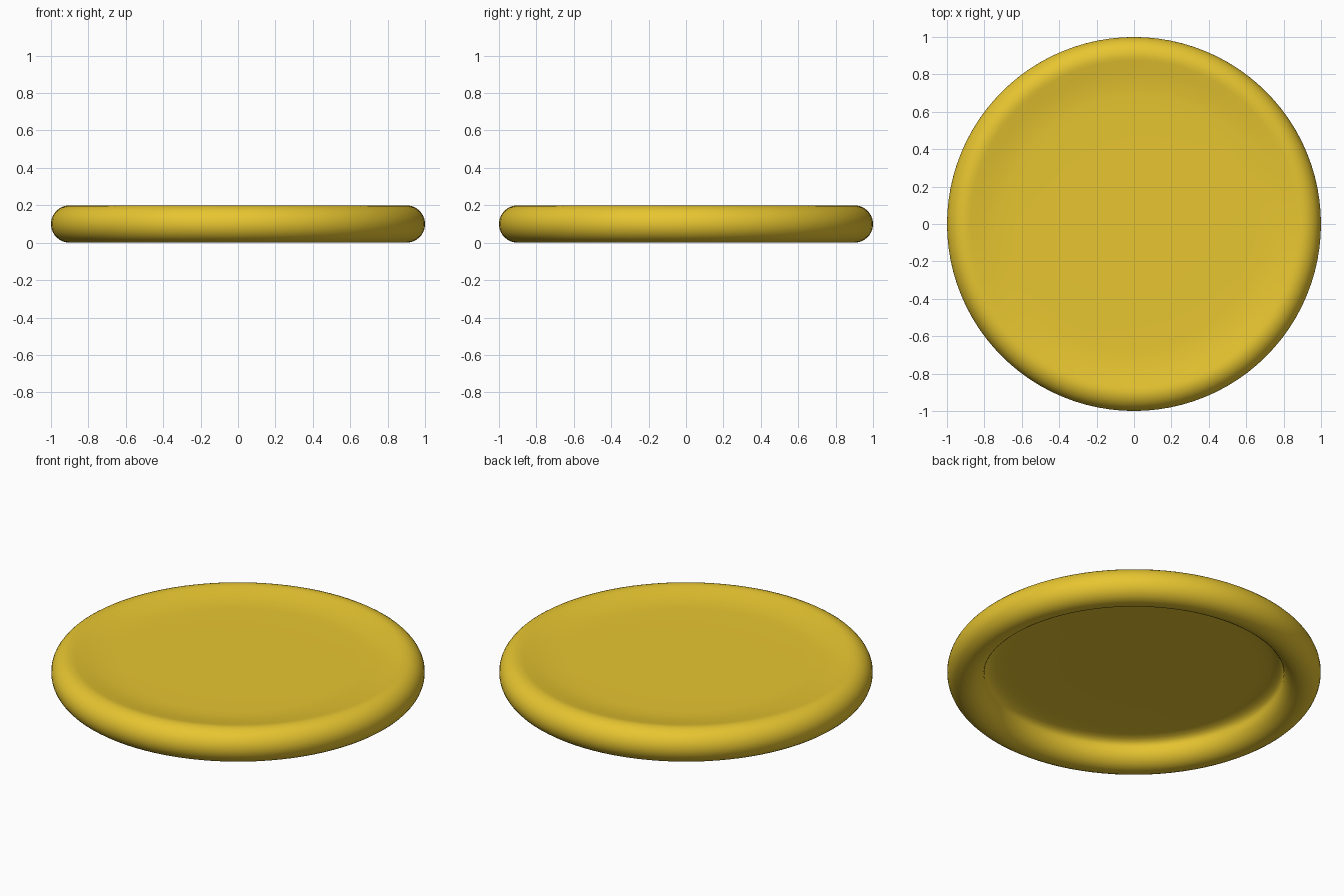
import bpy, bmesh, math

if "Cube" in bpy.data.objects:
    bpy.data.objects.remove(bpy.data.objects["Cube"])

SEGMENTS = 96
RIM_R, TUBE = 0.9, 0.1   # rim centre radius and rim roundness

# Half profile (radius, height): dished top, rounded rim, hollow underside
top = [(0, 0.17), (0.35, 0.17), (0.64, 0.17), (0.69, 0.1712), (0.74, 0.1745),
       (0.79, 0.181), (0.83, 0.188)]
rim = []
for i in range(27):
    a = math.radians(105 - i * 285 / 26)
    rim.append((RIM_R + TUBE * math.cos(a), 0.1 + TUBE * math.sin(a)))
under = [(0.796, 0.112), (0.786, 0.124), (0.768, 0.134), (0.74, 0.141),
         (0.70, 0.1445), (0.64, 0.145), (0.35, 0.145), (0, 0.145)]
profile = top + rim + under

# Revolve the profile around z
bm = bmesh.new()
verts = [bm.verts.new((r, 0, z)) for r, z in profile]
edges = [bm.edges.new(pair) for pair in zip(verts, verts[1:])]
bmesh.ops.spin(bm, geom=verts + edges, cent=(0, 0, 0), axis=(0, 0, 1),
               angle=math.tau, steps=SEGMENTS)
bmesh.ops.remove_doubles(bm, verts=bm.verts, dist=1e-4)
bmesh.ops.recalc_face_normals(bm, faces=bm.faces)
for f in bm.faces:
    f.smooth = True

mesh = bpy.data.meshes.new("flying_disc")
bm.to_mesh(mesh)
bm.free()
disc = bpy.data.objects.new("flying_disc", mesh)
bpy.context.collection.objects.link(disc)

# Yellow plastic
mat = bpy.data.materials.new("yellow_plastic")
mat.diffuse_color = (0.8, 0.56, 0.03, 1)
mat.use_nodes = True
mat.node_tree.nodes["Principled BSDF"].inputs["Base Color"].default_value = mat.diffuse_color
mesh.materials.append(mat)
